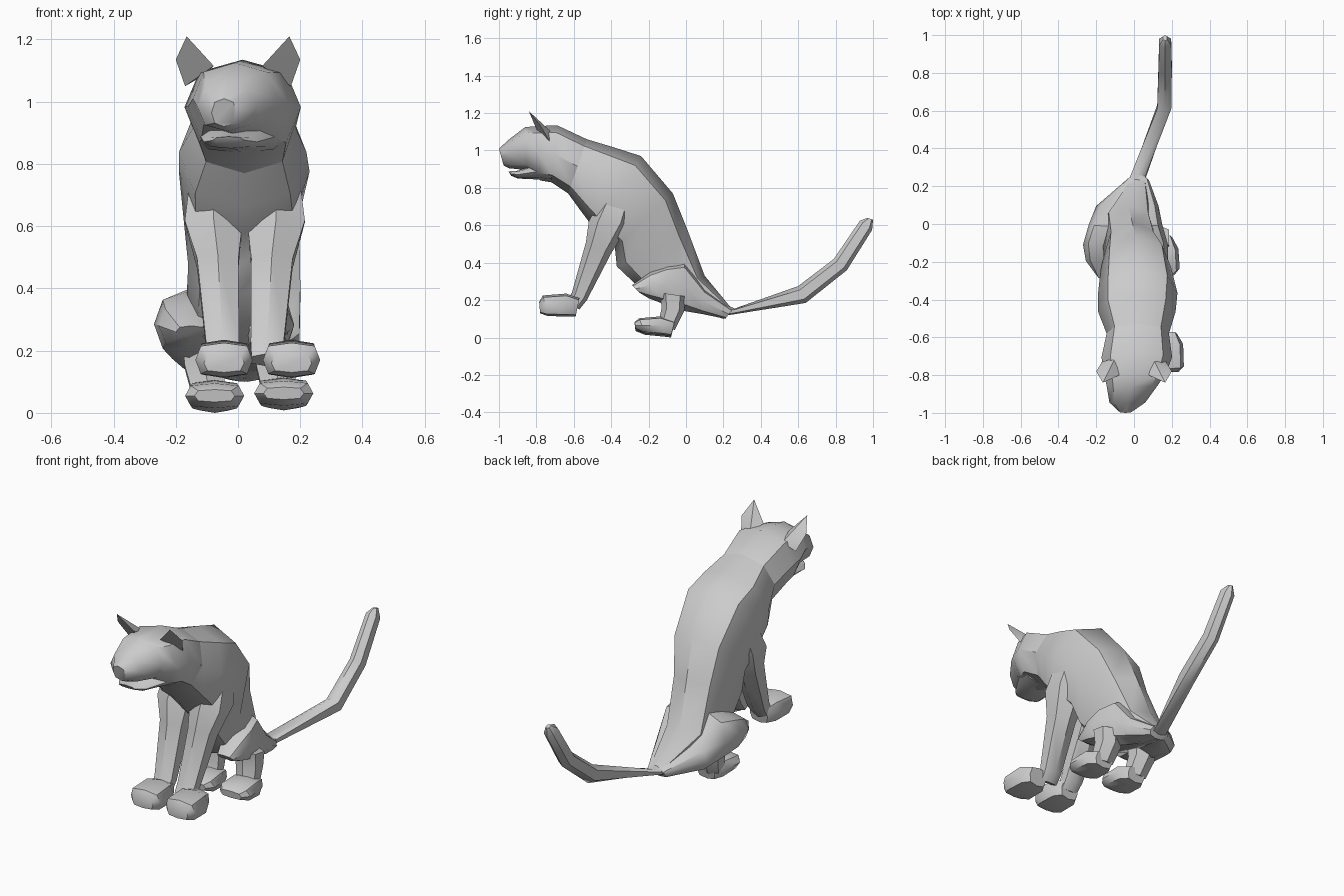
import bpy, bmesh, math


def finish(name, bm):
    bmesh.ops.recalc_face_normals(bm, faces=bm.faces)
    me = bpy.data.meshes.new(name)
    bm.to_mesh(me)
    bm.free()
    me.shade_smooth()
    me.set_sharp_from_angle(angle=math.radians(42))
    ob = bpy.data.objects.new(name, me)
    bpy.context.collection.objects.link(ob)
    return ob


def loft(name, rings, sides=8, power=0.85, dx=0.0, dy=0.0, dz=0.0):
    """Skin rings given as (centre x, half width, y1, z1, y2, z2): two opposite side-view points."""
    def soft(v):
        return math.copysign(abs(v) ** power, v) if abs(v) > 1e-6 else 0.0
    bm = bmesh.new()
    loops = []
    for cx, hw, y1, z1, y2, z2 in rings:
        loop = []
        for i in range(sides):
            a = 2 * math.pi * i / sides
            s, c = soft(math.sin(a)), soft(math.cos(a))
            loop.append(bm.verts.new((cx + dx + hw * s,
                                      (y1 + y2) / 2 + c * (y1 - y2) / 2 + dy,
                                      (z1 + z2) / 2 + c * (z1 - z2) / 2 + dz)))
        loops.append(loop)
    for a, b in zip(loops, loops[1:]):
        for i in range(sides):
            j = (i + 1) % sides
            bm.faces.new((a[i], a[j], b[j], b[i]))
    bm.faces.new(loops[0])
    bm.faces.new(loops[-1])
    return finish(name, bm)


def hull(name, points):
    bm = bmesh.new()
    for p in points:
        bm.verts.new(p)
    bmesh.ops.convex_hull(bm, input=bm.verts)
    return finish(name, bm)


# torso, from neck to tail base
loft("torso", [
    (0.02, 0.165, -0.53, 1.06, -0.63, 0.77),
    (0.015, 0.205, -0.38, 1.015, -0.55, 0.66),
    (0.02, 0.21, -0.24, 0.97, -0.49, 0.58),
    (0.01, 0.185, -0.07, 0.77, -0.38, 0.48),
    (-0.01, 0.15, 0.01, 0.57, -0.37, 0.38),
    (-0.03, 0.14, 0.10, 0.33, -0.20, 0.22),
    (0.02, 0.05, 0.24, 0.16, 0.20, 0.10)])

# head, turned slightly to one side
loft("head", [
    (-0.045, 0.04, -1.0, 1.01, -0.975, 0.92),
    (-0.035, 0.095, -0.945, 1.06, -0.945, 0.905),
    (-0.01, 0.135, -0.86, 1.125, -0.85, 0.895),
    (0.005, 0.165, -0.80, 1.13, -0.78, 0.84),
    (0.015, 0.187, -0.69, 1.135, -0.72, 0.83),
    (0.02, 0.165, -0.53, 1.06, -0.63, 0.77)])
loft("lower_jaw", [
    (-0.03, 0.05, -0.95, 0.888, -0.935, 0.865),
    (-0.025, 0.085, -0.90, 0.892, -0.90, 0.85),
    (0.0, 0.12, -0.80, 0.93, -0.79, 0.845),
    (0.01, 0.14, -0.72, 0.93, -0.72, 0.835)])

# ears
for side, s in (("left", -1), ("right", 1)):
    hull(side + "_ear", [(s * x, y, z) for x, y, z in (
        (0.165, -0.84, 1.21), (0.20, -0.78, 1.135), (0.17, -0.73, 1.05),
        (0.10, -0.71, 1.09), (0.078, -0.80, 1.115))])

# front legs and paws
for side, s in (("left", -1), ("right", 1)):
    loft(side + "_front_leg", [
        (s * 0.10, 0.09, -0.46, 0.74, -0.29, 0.67),
        (s * 0.10, 0.105, -0.52, 0.62, -0.30, 0.61),
        (s * 0.087, 0.075, -0.535, 0.51, -0.40, 0.45),
        (s * 0.072, 0.06, -0.61, 0.24, -0.53, 0.20),
        (s * 0.07, 0.055, -0.64, 0.19, -0.57, 0.15)], sides=6, dx=0.022 + 0.0 * s)
    px = -0.045 if s < 0 else 0.172
    loft(side + "_front_paw", [
        (px, 0.065, -0.785, 0.19, -0.78, 0.13),
        (px, 0.092, -0.765, 0.225, -0.74, 0.115),
        (px, 0.088, -0.64, 0.235, -0.63, 0.112),
        (px, 0.055, -0.57, 0.21, -0.59, 0.112)], power=0.6)

# haunches, the body leans so the two differ
loft("left_haunch", [
    (-0.15, 0.05, -0.29, 0.28, -0.25, 0.24),
    (-0.165, 0.09, -0.19, 0.35, -0.20, 0.21),
    (-0.16, 0.11, -0.10, 0.39, -0.12, 0.18),
    (-0.13, 0.11, -0.01, 0.41, 0.0, 0.14),
    (-0.10, 0.10, 0.10, 0.26, 0.09, 0.125),
    (0.01, 0.05, 0.25, 0.15, 0.21, 0.10)])
loft("right_haunch", [
    (0.11, 0.05, -0.29, 0.28, -0.25, 0.24),
    (0.10, 0.08, -0.19, 0.35, -0.20, 0.21),
    (0.09, 0.09, -0.10, 0.39, -0.12, 0.18),
    (0.06, 0.09, -0.01, 0.41, 0.0, 0.14),
    (0.05, 0.08, 0.10, 0.26, 0.09, 0.125),
    (0.03, 0.05, 0.25, 0.15, 0.21, 0.10)])

# hind legs and paws
for side, x, px, dz in (("left", -0.11, -0.075, 0.0), ("right", 0.12, 0.147, 0.008)):
    loft(side + "_hind_leg", [
        (x, 0.075, -0.14, 0.24, 0.0, 0.22),
        (x, 0.07, -0.13, 0.16, -0.01, 0.14),
        ((x + px) / 2, 0.06, -0.15, 0.07, -0.06, 0.04)], sides=6)
    loft(side + "_hind_paw", [
        (px, 0.065, -0.275, 0.075, -0.27, 0.035),
        (px, 0.095, -0.25, 0.095, -0.22, 0.015),
        (px, 0.088, -0.14, 0.105, -0.12, 0.005),
        (px, 0.055, -0.06, 0.08, -0.08, 0.0)], power=0.6, dz=dz)

# tail
loft("tail", [
    (0.02, 0.06, 0.18, 0.19, 0.16, 0.11),
    (0.02, 0.045, 0.26, 0.155, 0.23, 0.12),
    (0.16, 0.042, 0.60, 0.275, 0.64, 0.185),
    (0.165, 0.04, 0.79, 0.42, 0.86, 0.36),
    (0.165, 0.036, 0.93, 0.625, 0.995, 0.575),
    (0.165, 0.012, 0.97, 0.64, 1.0, 0.63)], sides=6)
